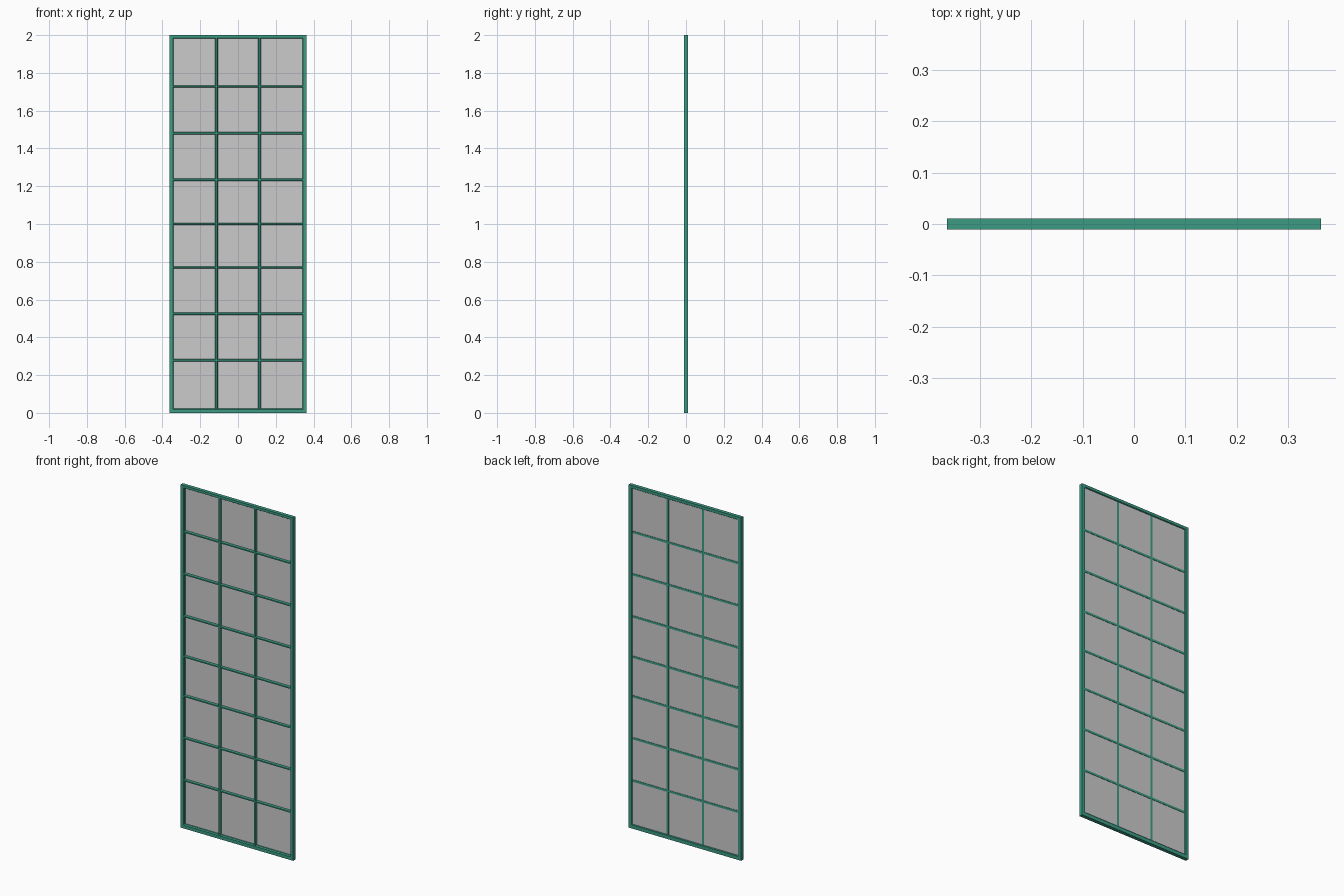
import bpy, bmesh

if "Cube" in bpy.data.objects:
    bpy.data.objects.remove(bpy.data.objects["Cube"])

W, H, D = 0.363, 2.0, 0.0105          # half width, height, half depth
SIDE, TOP, BOTTOM = 0.022, 0.018, 0.024  # visible frame widths
GLASS_Y = 0.004

green = bpy.data.materials.new("green_paint")
green.diffuse_color = (0.045, 0.33, 0.23, 1)
green.use_nodes = True
green.node_tree.nodes["Principled BSDF"].inputs["Base Color"].default_value = green.diffuse_color


def make_object(name, bm, mat=None):
    bmesh.ops.recalc_face_normals(bm, faces=bm.faces)
    mesh = bpy.data.meshes.new(name)
    bm.to_mesh(mesh)
    bm.free()
    obj = bpy.data.objects.new(name, mesh)
    bpy.context.collection.objects.link(obj)
    if mat:
        mesh.materials.append(mat)
    return obj


def bar(name, start, end, profile, vertical):
    """Extrude a (across, y) profile between two (x, z) points."""
    bm = bmesh.new()
    rings = []
    for x, z in (start, end):
        rings.append([bm.verts.new((x + a, y, z) if vertical else (x, y, z + a))
                      for a, y in profile])
    n = len(profile)
    for i in range(n):
        j = (i + 1) % n
        bm.faces.new((rings[0][i], rings[0][j], rings[1][j], rings[1][i]))
    bm.faces.new(rings[0])
    bm.faces.new(rings[1])
    return make_object(name, bm, green)


# Outer frame: one profile swept around the rectangle with mitred corners
bm = bmesh.new()
frame_profile = [(0, -D), (0.8, -D), (1, -D + 0.006), (1, D - 0.003), (0.85, D), (0, D)]
rings = []
for t, y in frame_profile:
    x, z0, z1 = W - SIDE * t, BOTTOM * t, H - TOP * t
    rings.append([bm.verts.new((px, y, pz))
                  for px, pz in ((-x, z0), (x, z0), (x, z1), (-x, z1))])
for i, ring in enumerate(rings):
    nxt = rings[(i + 1) % len(rings)]
    for k in range(4):
        m = (k + 1) % 4
        bm.faces.new((ring[k], ring[m], nxt[m], nxt[k]))
make_object("outer_frame", bm, green)

# Glazing bars: moulded nose at the front, slim strip at the back
bar_profile = [(-0.007, 0.007), (-0.007, -0.004), (-0.004, -0.009),
               (0.004, -0.009), (0.007, -0.004), (0.007, 0.007)]
for side, x in (("left", -0.114), ("right", 0.114)):
    bar(f"vertical_bar_{side}", (x, BOTTOM - 0.004), (x, H - TOP + 0.004),
        bar_profile, True)

edge = W - SIDE + 0.004
cross_profile = [(a * 0.9, y * 0.98) for a, y in bar_profile]
for i, z in enumerate((0.278, 0.525, 0.77, 1.0, 1.235, 1.481, 1.728)):
    bar(f"cross_bar_{i + 1}", (-edge, z), (edge, z), cross_profile, False)

# Glass sheet held in the frame
bm = bmesh.new()
bmesh.ops.create_cube(bm, size=1)
for v in bm.verts:
    v.co.x *= 2 * edge
    v.co.y = GLASS_Y + v.co.y * 0.002
    v.co.z = H / 2 + v.co.z * (H - 0.03)
make_object("glass_sheet", bm)
